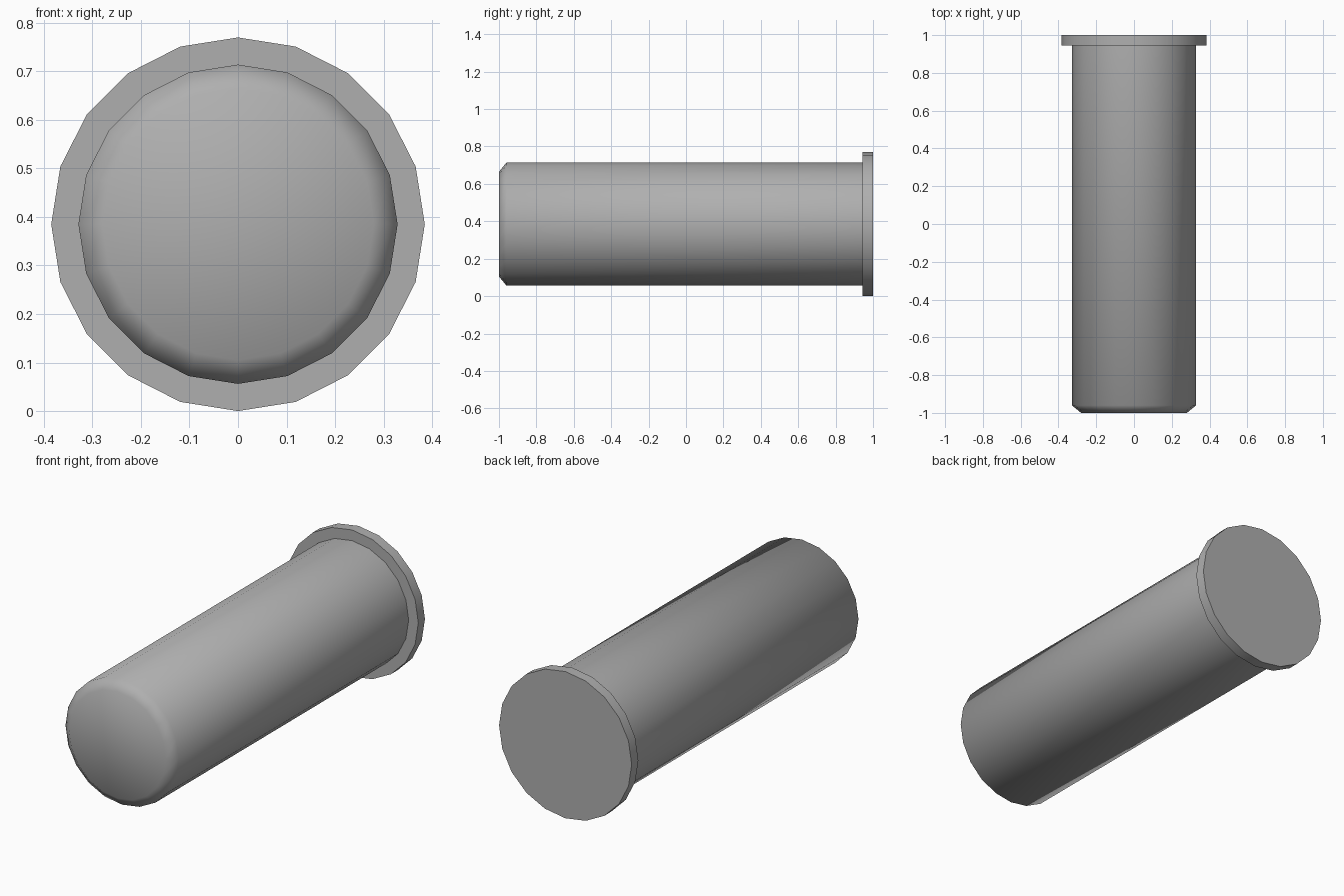
import bpy, bmesh, math

if "Cube" in bpy.data.objects:
    bpy.data.objects.remove(bpy.data.objects["Cube"])

SIDES = 20
CENTRE_Z = 0.386

# Outline as (radius, y), from the chamfered front tip to the back of the rim
PROFILE = [(0.28, -1.0), (0.329, -0.96), (0.329, 0.945), (0.385, 0.945), (0.385, 1.0)]


def turned_part(name, profile):
    """Revolve a profile about the y axis and cap both ends."""
    bm = bmesh.new()
    rings = []
    for r, y in profile:
        ring = []
        for i in range(SIDES):
            a = 2 * math.pi * i / SIDES
            ring.append(bm.verts.new((r * math.cos(a), y, CENTRE_Z + r * math.sin(a))))
        rings.append(ring)
    for lower, upper in zip(rings, rings[1:]):
        for i in range(SIDES):
            j = (i + 1) % SIDES
            bm.faces.new((lower[i], lower[j], upper[j], upper[i]))
    bm.faces.new(rings[0])
    bm.faces.new(rings[-1])
    bmesh.ops.recalc_face_normals(bm, faces=bm.faces)
    mesh = bpy.data.meshes.new(name)
    bm.to_mesh(mesh)
    bm.free()
    obj = bpy.data.objects.new(name, mesh)
    bpy.context.collection.objects.link(obj)
    return obj


# Rimmed cylinder: smooth over the chamfer, sharp at the rim
cylinder = turned_part("rimmed_cylinder", PROFILE)
bpy.context.view_layer.objects.active = cylinder
cylinder.select_set(True)
bpy.ops.object.shade_smooth_by_angle(angle=math.radians(60))
# Drop onto the ground
lowest = min(v.co.z for v in cylinder.data.vertices)
for v in cylinder.data.vertices:
    v.co.z -= lowest

# Dark grey finish
grey = bpy.data.materials.new("dark_grey")
grey.diffuse_color = (0.43, 0.43, 0.43, 1.0)
grey.use_nodes = True
grey.node_tree.nodes["Principled BSDF"].inputs["Base Color"].default_value = grey.diffuse_color
cylinder.data.materials.append(grey)
